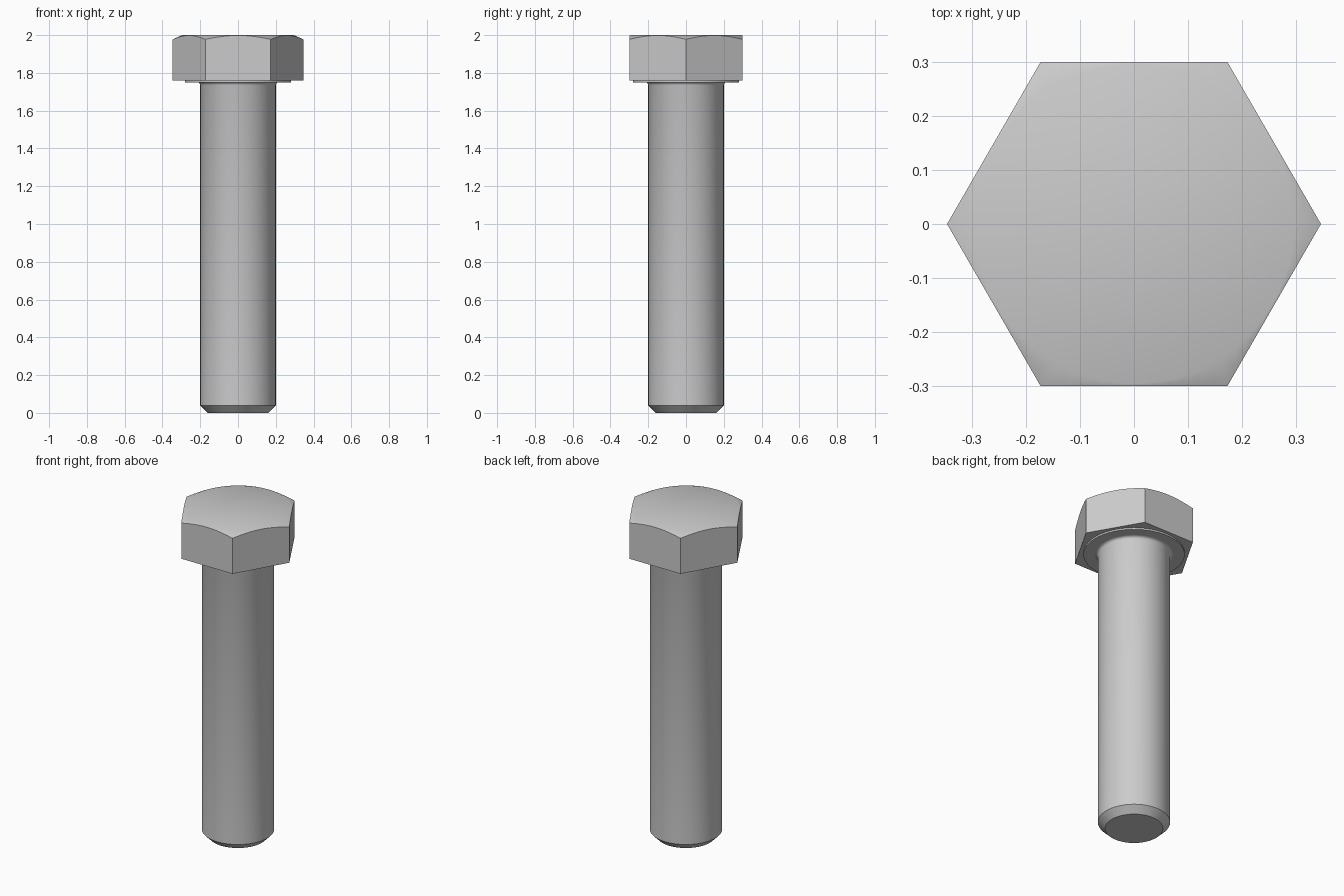
import bpy, bmesh
from math import pi, cos, sin, radians

cube = bpy.data.objects.get("Cube")
if cube:
    bpy.data.objects.remove(cube, do_unlink=True)

SEGMENTS = 72

steel = bpy.data.materials.new("grey_steel")
steel.use_nodes = True
steel.diffuse_color = (0.6, 0.6, 0.6, 1)
steel.node_tree.nodes["Principled BSDF"].inputs["Base Color"].default_value = (0.6, 0.6, 0.6, 1)


def build_rings(name, rings):
    """Close a stack of rings; each ring maps an angle to (radius, height)."""
    bm = bmesh.new()
    angles = [2 * pi * i / SEGMENTS for i in range(SEGMENTS)]
    loops = []
    for ring in rings:
        loop = []
        for a in angles:
            r, z = ring(a)
            loop.append(bm.verts.new((r * cos(a), r * sin(a), z)))
        loops.append(loop)
    for low, high in zip(loops, loops[1:]):
        for i in range(SEGMENTS):
            j = (i + 1) % SEGMENTS
            bm.faces.new((low[i], low[j], high[j], high[i]))
    bm.faces.new(loops[0][::-1])
    bm.faces.new(loops[-1])
    mesh = bpy.data.meshes.new(name)
    bm.to_mesh(mesh)
    bm.free()
    mesh.materials.append(steel)
    obj = bpy.data.objects.new(name, mesh)
    bpy.context.collection.objects.link(obj)
    bpy.ops.object.select_all(action="DESELECT")
    obj.select_set(True)
    bpy.context.view_layer.objects.active = obj
    bpy.ops.object.shade_smooth_by_angle(angle=radians(30))
    return obj


def lathe(name, profile):
    return build_rings(name, [lambda a, p=p: p for p in profile])


# Hexagonal head with a conical chamfer on its top corners
FLAT, CHAMFER_R, SLOPE = 0.3, 0.296, 0.45


def hex_radius(a):
    return FLAT / cos(a % (pi / 3) - pi / 6)


def hex_bottom(a):
    return hex_radius(a), 1.76


def hex_rim(a):
    r = hex_radius(a)
    return r, 2 - SLOPE * (r - CHAMFER_R)


def top_circle(a):
    return CHAMFER_R, 2


build_rings("hex_head", [hex_bottom, hex_rim, top_circle])

# Thin round bearing face under the head
lathe("bearing_face", [(0.28, 1.75), (0.28, 1.78)])

# Shank with a chamfered tip and a small fillet below the head
lathe("shank", [(0.16, 0), (0.2, 0.04), (0.2, 1.735), (0.203, 1.743),
                (0.208, 1.748), (0.215, 1.75), (0.215, 1.77)])
